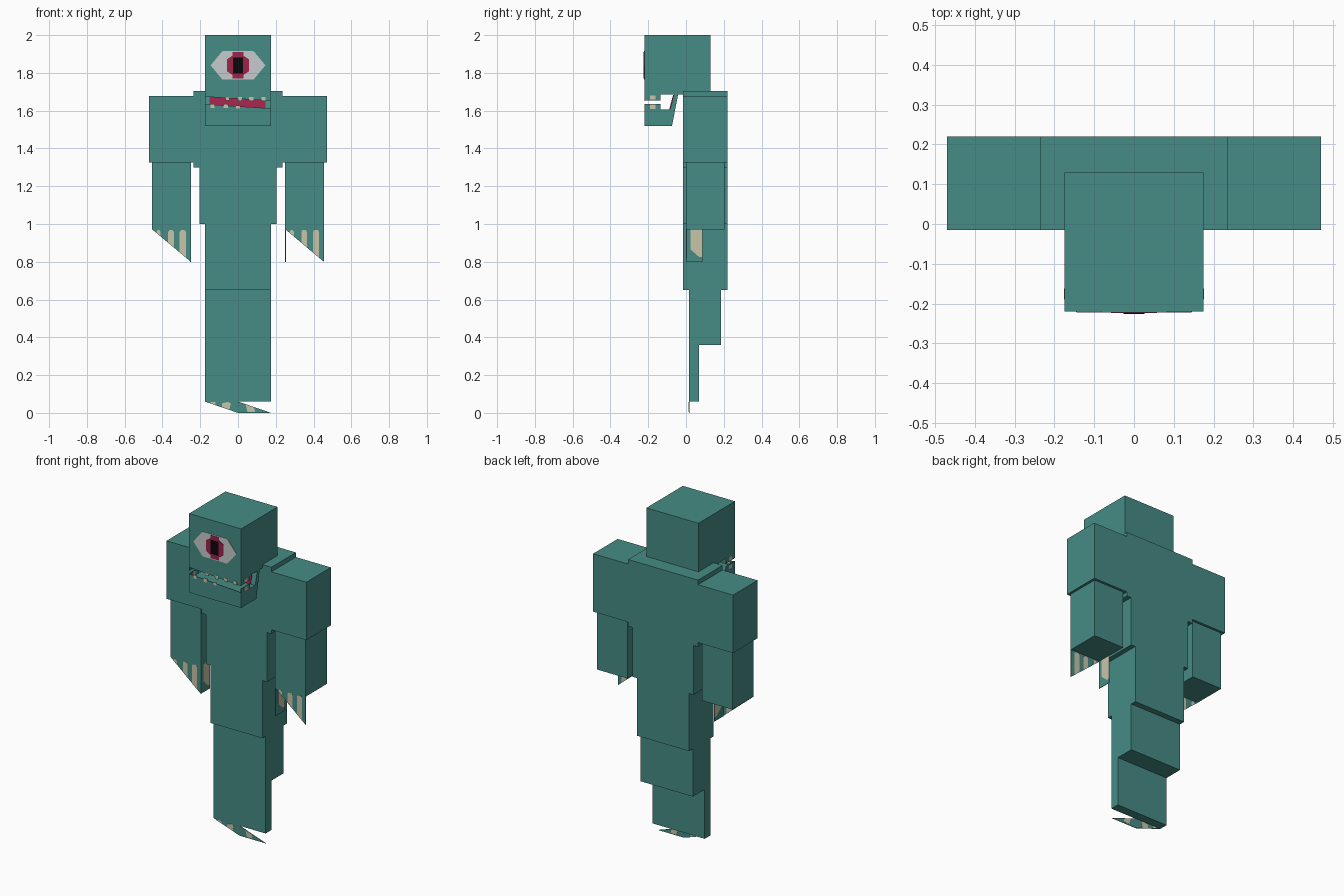
import bpy, bmesh


def material(name, rgb):
    m = bpy.data.materials.new(name)
    m.diffuse_color = (*rgb, 1)
    return m


TEAL = material("teal_skin", (0.061, 0.262, 0.235))
WHITE = material("eye_white", (0.57, 0.60, 0.61))
RED = material("dark_red", (0.342, 0.016, 0.07))
BLACK = material("pupil_black", (0.003, 0.002, 0.003))
CREAM = material("claw_cream", (0.58, 0.56, 0.40))


def prism(name, pts, axis, lo, hi, mat):
    """Extrude a profile: pts are (x, z) for axis 'y', or (y, z) for axis 'x'."""
    bm = bmesh.new()
    place = (lambda a, z, d: (a, d, z)) if axis == "y" else (lambda a, z, d: (d, a, z))
    rings = [[bm.verts.new(place(a, z, d)) for a, z in pts] for d in (lo, hi)]
    bm.faces.new(rings[0])
    bm.faces.new(rings[1])
    n = len(pts)
    for i in range(n):
        j = (i + 1) % n
        bm.faces.new((rings[0][i], rings[0][j], rings[1][j], rings[1][i]))
    bmesh.ops.recalc_face_normals(bm, faces=bm.faces)
    me = bpy.data.meshes.new(name)
    bm.to_mesh(me)
    bm.free()
    me.materials.append(mat)
    ob = bpy.data.objects.new(name, me)
    bpy.context.collection.objects.link(ob)
    return ob


def rect(a0, a1, z0, z1):
    return [(a0, z0), (a1, z0), (a1, z1), (a0, z1)]


def box(name, x0, x1, y0, y1, z0, z1, mat=TEAL):
    return prism(name, rect(x0, x1, z0, z1), "y", y0, y1, mat)


# Head and hinged lower jaw
box("head", -0.175, 0.175, -0.22, 0.13, 1.685, 2.0)
prism("jaw", [(-0.22, 1.52), (-0.074, 1.52), (-0.042, 1.685), (-0.064, 1.685),
              (-0.085, 1.605), (-0.22, 1.605)], "x", -0.175, 0.175, TEAL)

# Mouth lining on the back wall of the jaw
prism("mouth_lining", [(-0.085, 1.606), (-0.064, 1.684), (-0.068, 1.684), (-0.089, 1.606)],
      "x", -0.15, 0.145, RED)

# Thin lips at the front and sides, with teeth
F = -0.22
prism("upper_lip", [(-0.175, 1.674), (0.175, 1.652), (0.175, 1.685), (-0.175, 1.685)],
      "y", F, F + 0.003, TEAL)
prism("lower_lip", [(-0.175, 1.605), (0.175, 1.605), (0.175, 1.612), (-0.175, 1.634)],
      "y", F, F + 0.003, TEAL)
for x, z0, z1 in [(-0.055, 1.655, 1.67), (0.01, 1.65, 1.672), (0.07, 1.65, 1.672),
                  (0.135, 1.65, 1.672), (-0.135, 1.615, 1.636), (-0.065, 1.613, 1.636),
                  (0.0, 1.611, 1.628)]:
    box("tooth", x - 0.011, x + 0.011, F - 0.001, F + 0.004, z0, z1, CREAM)
for s in (-1, 1):
    for z0, z1 in ((1.655, 1.685), (1.605, 1.636)):
        xs = sorted((s * 0.172, s * 0.175))
        box("side_lip", *xs, F, -0.135, z0, z1)
        xs = sorted((s * 0.171, s * 0.176))
        box("side_tooth", *xs, -0.19, -0.162, z0 + 0.004, z1 - 0.004, CREAM)

# Single eye: white, stepped iris, pupil
prism("eye_white", [(-0.145, 1.84), (-0.083, 1.765), (0.083, 1.765),
                    (0.145, 1.84), (0.083, 1.915), (-0.083, 1.915)],
      "y", F - 0.002, F, WHITE)
i0, i1, j0, j1 = 0.028, 0.058, 0.042, 0.07
prism("iris", [(-i0, 1.84 - j1), (i0, 1.84 - j1), (i0, 1.84 - j0 - 0.01), (i1, 1.84 - j0 + 0.01),
               (i1, 1.84 + j0 - 0.01), (i0, 1.84 + j0 + 0.01), (i0, 1.84 + j1), (-i0, 1.84 + j1),
               (-i0, 1.84 + j0 + 0.01), (-i1, 1.84 + j0 - 0.01),
               (-i1, 1.84 - j0 + 0.01), (-i0, 1.84 - j0 - 0.01)],
      "y", F - 0.004, F, RED)
box("pupil", -0.027, 0.027, F - 0.006, F, 1.798, 1.882, BLACK)

# Torso, hips and stepped legs
box("chest", -0.235, 0.235, -0.015, 0.22, 1.30, 1.705)
box("waist", -0.205, 0.205, -0.015, 0.22, 1.0, 1.30)
box("hips", -0.175, 0.175, -0.015, 0.22, 0.65, 1.0)
box("upper_leg", -0.175, 0.175, 0.015, 0.185, 0.36, 0.65)
box("lower_leg", -0.175, 0.175, 0.015, 0.07, 0.06, 0.36)

# Arms with slanted flat hands (both hands slant the same way)
for side, s in (("left", -1), ("right", 1)):
    box(side + "_shoulder", *sorted((s * 0.235, s * 0.47)), -0.015, 0.22, 1.325, 1.677)
    x0, x1 = sorted((s * 0.25, s * 0.455))
    box(side + "_forearm", x0, x1, 0.0, 0.205, 0.972, 1.325)
    prism(side + "_hand", [(x0, 0.972), (x1, 0.80), (x1, 0.972)], "y", 0.0, 0.003, TEAL)
    for d0, d1 in ((0.022, 0.046), (0.085, 0.116), (0.146, 0.18)):
        slope = lambda d: 0.972 - 0.84 * d
        prism(side + "_claw", [(x0 + d0, slope(d0)), (x0 + d1, slope(d1)), (x0 + d1, 0.958),
                               (x0 + d1 - 0.008, 0.968), (x0 + d0 + 0.008, 0.968),
                               (x0 + d0, 0.958)], "y", -0.001, 0.004, CREAM)
    # Thumb on the inner side of the arm
    t0, t1 = sorted((s * 0.25, s * 0.253))
    prism(side + "_thumb", rect(0.0, 0.088, 0.80, 0.972), "x", t0, t1, TEAL)
    prism(side + "_thumb_claw", [(0.024, 0.865), (0.07, 0.825), (0.088, 0.825),
                                 (0.088, 0.971), (0.024, 0.971)],
          "x", t0 - 0.001, t1 + 0.001, CREAM)

# Flat slanted feet with toe claws
Y = 0.015
prism("left_foot", [(-0.175, 0.06), (0.0, 0.0), (0.0, 0.06)], "y", Y, Y + 0.003, TEAL)
prism("right_foot", [(0.0, 0.0), (0.175, 0.0), (0.0, 0.06)], "y", Y, Y + 0.003, TEAL)
for pts in ([(-0.145, 0.051), (-0.12, 0.043), (-0.12, 0.058), (-0.145, 0.058)],
            [(-0.085, 0.031), (-0.045, 0.018), (-0.038, 0.05), (-0.055, 0.058), (-0.085, 0.05)],
            [(0.05, 0.006), (0.09, 0.006), (0.085, 0.029), (0.04, 0.044)]):
    prism("toe_claw", pts, "y", Y - 0.001, Y + 0.004, CREAM)
